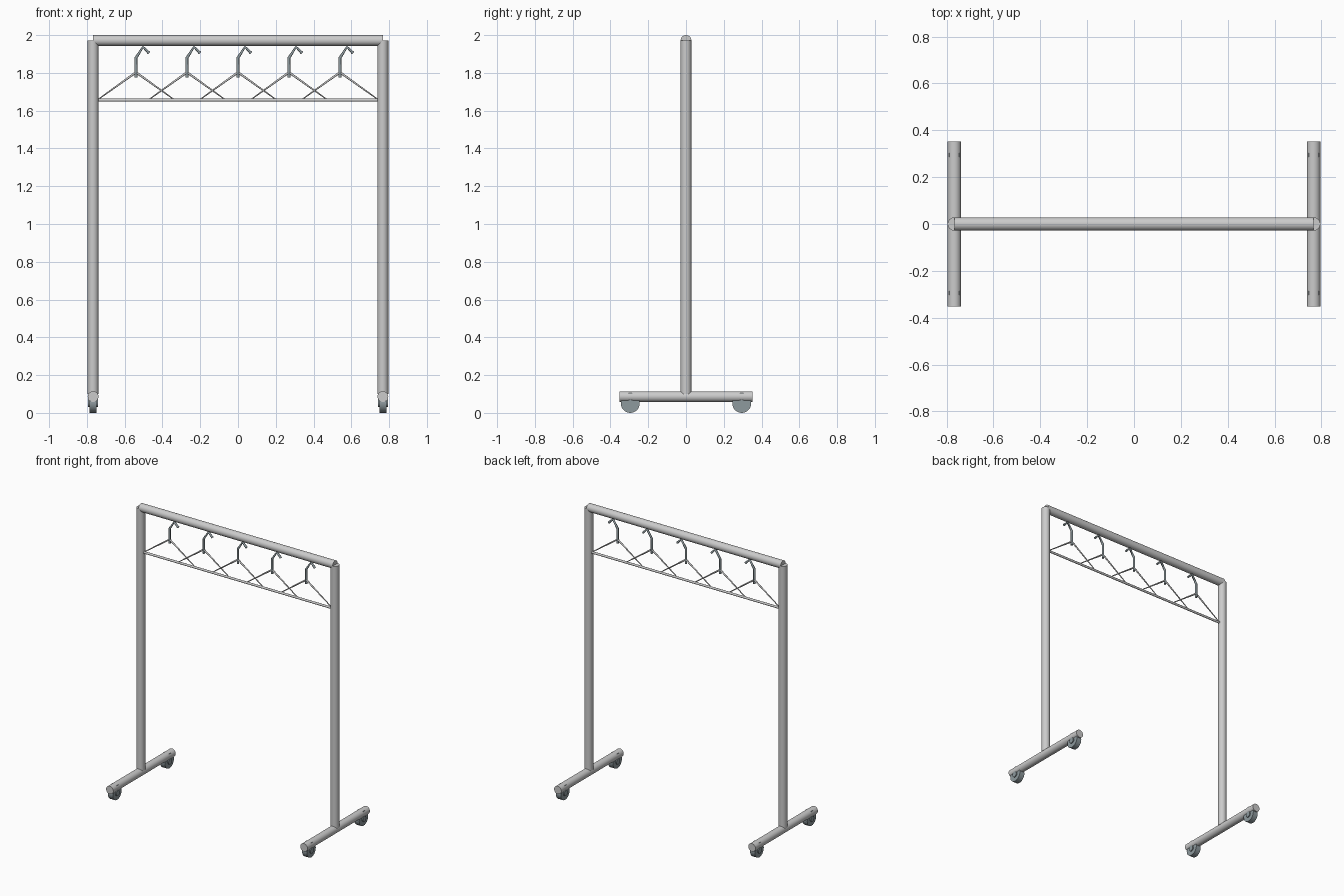
import bpy
from mathutils import Vector

if "Cube" in bpy.data.objects:
    bpy.data.objects.remove(bpy.data.objects["Cube"])


def tint(name, rgb):
    m = bpy.data.materials.new(name)
    m.diffuse_color = (*rgb, 1)
    m.use_nodes = True
    m.node_tree.nodes["Principled BSDF"].inputs["Base Color"].default_value = m.diffuse_color
    return m


dark = tint("dark_steel", (0.27, 0.32, 0.34))


def rod(name, a, b, r, sides=32, r2=None, mat=None):
    """Smooth round bar from a to b, optionally tapered."""
    a, b = Vector(a), Vector(b)
    bpy.ops.mesh.primitive_cone_add(
        vertices=sides, radius1=r, radius2=r if r2 is None else r2,
        depth=(b - a).length, location=(a + b) / 2,
        rotation=(b - a).to_track_quat('Z', 'Y').to_euler())
    o = bpy.context.object
    o.name = name
    bpy.ops.object.shade_smooth_by_angle()
    if mat:
        o.data.materials.append(mat)
    return o


def block(name, loc, size, mat=None):
    bpy.ops.mesh.primitive_cube_add(size=1, location=loc)
    o = bpy.context.object
    o.name, o.scale = name, size
    if mat:
        o.data.materials.append(mat)
    return o


def wire(name, points, r, mat=None):
    """Angular bent wire along a point path."""
    c = bpy.data.curves.new(name, 'CURVE')
    c.dimensions, c.bevel_depth, c.bevel_resolution = '3D', r, 2
    c.use_fill_caps = True
    s = c.splines.new('POLY')
    s.points.add(len(points) - 1)
    for p, q in zip(s.points, points):
        p.co = (*q, 1)
    o = bpy.data.objects.new(name, c)
    bpy.context.collection.objects.link(o)
    if mat:
        c.materials.append(mat)
    return o


X, R = 0.767, 0.0285

# Top rail
rod("top_rail", (-X, 0, 1.9715), (X, 0, 1.9715), R)

for s in (-1, 1):
    # Upright post and floor bar on each side
    rod("upright_post", (s * X, 0, 0.1), (s * X, 0, 1.9715), R)
    rod("foot_bar", (s * X, -0.352, 0.086), (s * X, 0.352, 0.086), R)
    for y in (-0.295, 0.295):
        # Caster wheel, raised hub and fork plates
        rod("caster_wheel", (s * X - 0.019, y, 0.05), (s * X + 0.019, y, 0.05),
            0.05, mat=dark)
        rod("wheel_hub", (s * X - 0.026, y, 0.05), (s * X + 0.026, y, 0.05),
            0.02, 24, mat=dark)
        for side in (-1, 1):
            block("caster_fork", (s * X + side * 0.021, y, 0.0755),
                  (0.004, 0.018, 0.061), dark)

# Hangers: bent hook, tapered shoulder arms, bottom bar
for i in range(-2, 3):
    c = i * 0.27
    wire("hanger_hook", [(c, 0, 1.775), (c, 0, 1.88), (c + 0.037, 0, 1.937),
                         (c + 0.069, 0, 1.905)], 0.008, dark)
    for s in (-1, 1):
        rod("hanger_arm", (c, 0, 1.803), (c + s * 0.2, 0, 1.66), 0.006, 12, 0.003)
    rod("hanger_bar", (c - 0.2, 0, 1.656), (c + 0.2, 0, 1.656), 0.008, 16)
